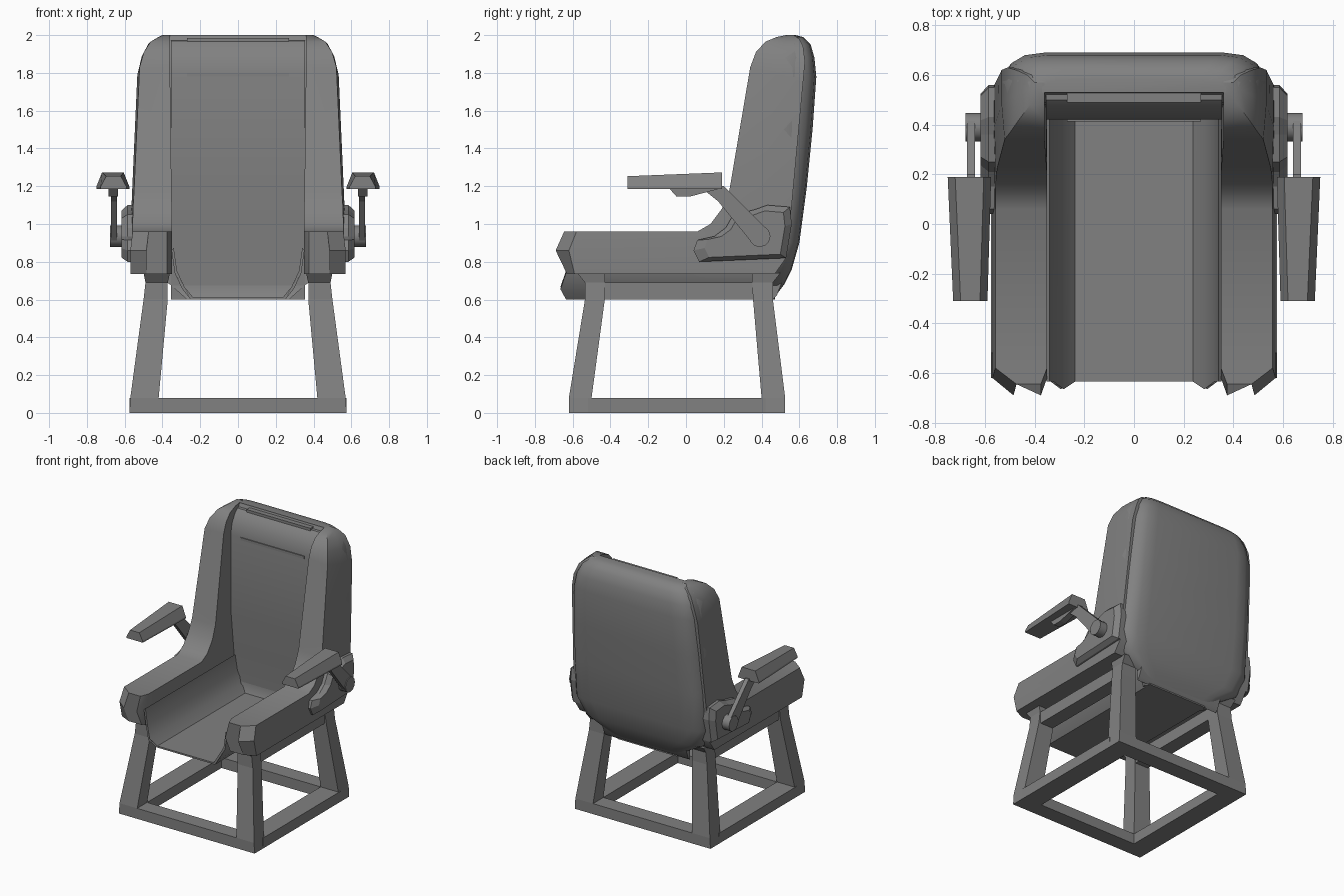
import bpy, bmesh, math

cube = bpy.data.objects.get("Cube")
if cube:
    bpy.data.objects.remove(cube)

grey = bpy.data.materials.new("mid_grey")
grey.use_nodes = True
grey.diffuse_color = (0.22, 0.22, 0.22, 1)
grey.node_tree.nodes["Principled BSDF"].inputs["Base Color"].default_value = grey.diffuse_color


def loft(name, rings, smooth=0):
    """Skin a list of equal-length point rings and cap both ends."""
    bm = bmesh.new()
    rows = [[bm.verts.new(p) for p in ring] for ring in rings]
    n = len(rows[0])
    for a, b in zip(rows, rows[1:]):
        for i in range(n):
            j = (i + 1) % n
            bm.faces.new((a[i], a[j], b[j], b[i]))
    bm.faces.new(rows[0])
    bm.faces.new(rows[-1])
    bmesh.ops.recalc_face_normals(bm, faces=bm.faces)
    mesh = bpy.data.meshes.new(name)
    bm.to_mesh(mesh)
    bm.free()
    mesh.materials.append(grey)
    obj = bpy.data.objects.new(name, mesh)
    bpy.context.collection.objects.link(obj)
    if smooth:
        bpy.ops.object.select_all(action='DESELECT')
        obj.select_set(True)
        bpy.context.view_layer.objects.active = obj
        bpy.ops.object.shade_smooth_by_angle(angle=math.radians(smooth))
    return obj


def side_profile(name, profile, x0, x1, smooth=0):
    """Extrude a (y, z) outline across x."""
    return loft(name, [[(x, y, z) for y, z in profile] for x in (x0, x1)], smooth)


def rect(x0, x1, y0, y1, z):
    return [(x0, y0, z), (x1, y0, z), (x1, y1, z), (x0, y1, z)]


def box(name, x0, x1, y0, y1, z0, z1):
    return loft(name, [rect(x0, x1, y0, y1, z) for z in (z0, z1)])


def both(name, rings, smooth=0):
    """Build a part on the left (+x) and its mirror on the right."""
    for side, s in (("left", 1), ("right", -1)):
        loft(f"{side}_{name}", [[(s * x, y, z) for x, y, z in r] for r in rings], smooth)


# Back shell: height, half width, front y, back y
shell = []
for z, w, yf, yb in [(.60, .27, .42, .46), (.68, .36, .46, .52), (.76, .50, .46, .56),
                     (.90, .56, .47, .60), (1.2, .555, .47, .64), (1.5, .545, .47, .67),
                     (1.78, .53, .48, .69), (1.88, .51, .49, .68), (1.95, .47, .51, .66),
                     (1.99, .42, .53, .62), (2.0, .37, .53, .58)]:
    d = yb - yf
    half = [(w, yf), (w, yb - .55 * d), (w * .93, yb - .2 * d), (w * .83, yb - .05 * d), (w * .68, yb)]
    shell.append([(x, y, z) for x, y in half] + [(-x, y, z) for x, y in reversed(half)])
loft("back_shell", shell, 40)

# Centre backrest panel with rounded head
side_profile("back_cushion", [(.46, .60), (.45, .90), (.42, 1.2), (.42, 1.80), (.435, 1.88),
                              (.47, 1.94), (.50, 1.97), (.56, 1.975), (.55, .80), (.48, .62)],
             -.355, .355, 35)
box("head_seam", -.27, .27, .413, .44, 1.78, 1.80)
box("top_seam", -.27, .27, .49, .56, 1.965, 1.985)

# Seat trough: thin sheet whose sides curl up into the bolsters
curl = [(.25, .60), (.295, .655), (.335, .74), (.352, .86)]
under = [(x, z) for x, z in curl]
over = [(x - .012, z + .012) for x, z in curl]
section = [(-x, z) for x, z in reversed(under)] + under + over[::-1] + [(-x, z) for x, z in over]
loft("seat_trough", [[(x, y - (.03 if .62 < z < .72 else 0), z) for x, z in section]
                     for y in (-.635, .47)], 40)

# Side bolsters: front edge, back edge, inner x, outer x
stations = [((-.58, .96), (-.59, .735), .35, .57), ((.06, .96), (.35, .735), .35, .57),
            ((.13, 1.0), (.47, .735), .35, .57), ((.19, 1.08), (.53, .82), .35, .568),
            ((.23, 1.18), (.56, 1.1), .352, .562), ((.34, 1.83), (.62, 1.75), .36, .533),
            ((.37, 1.91), (.63, 1.86), .36, .51), ((.42, 1.965), (.62, 1.94), .36, .475),
            ((.48, 1.99), (.60, 1.98), .36, .43), ((.53, 2.0), (.57, 2.0), .36, .40)]


def bolster_ring(f, m, b, xi, xo):
    return [(xi, *f), (xo - .012, *f), (xo, *m), (xo, *b), (xi, *b), (xi, *m)]


rings = [bolster_ring((-.645, .96), (-.69, .86), (-.63, .735), .375, .485)]
for i, (f, b, xi, xo) in enumerate(stations):
    m = (-.62, .86) if i == 0 else ((f[0] + b[0]) / 2, (f[1] + b[1]) / 2)
    rings.append(bolster_ring(f, m, b, xi, xo))
both("bolster", rings, 30)

# Arm mounts with bevelled outer face
mount = [(.04, .86), (.06, .915), (.15, .935), (.21, .98), (.25, 1.05), (.36, 1.075),
         (.43, 1.10), (.55, 1.09), (.56, 1.0), (.53, .82), (.07, .80)]
cy, cz = .36, .93
both("arm_mount", [[(x, cy + (y - cy) * k, cz + (z - cz) * k) for y, z in mount]
                   for x, k in ((.52, 1), (.585, 1), (.618, .82))])

# Arm pivots, struts and pads
pivot = [(.39 + .057 * math.cos(a * math.tau / 12), .935 + .057 * math.sin(a * math.tau / 12))
         for a in range(12)]
both("arm_pivot", [[(x, y, z) for y, z in pivot] for x in (.60, .678)], 35)
strut = [(.35, .90), (.43, .97), (.20, 1.20), (.07, 1.20), (.17, 1.12)]
both("arm_strut", [[(x, y, z) for y, z in strut] for x in (.64, .672)])
pad_stay = [(-.09, 1.19), (-.05, 1.145), (.02, 1.145), (.19, 1.19)]
both("pad_stay", [[(x, y, z) for y, z in pad_stay] for x in (.635, .685)])


def pad_ring(y, x0, x1, top):
    return [(x0, y, 1.185), (x1, y, 1.185), (x1, y, 1.197), (x1 - .03, y, top),
            (x0 + .03, y, top), (x0, y, 1.197)]


both("arm_pad", [pad_ring(-.31, .59, .728, 1.253), pad_ring(.19, .575, .75, 1.273)])

# Splayed legs, front and rear, with a collar under the seat
for end, rows in (("front", [(0, -.62, -.50), (.08, -.62, -.50), (.60, -.535, -.43),
                             (.69, -.535, -.43), (.74, -.575, -.43)]),
                  ("rear", [(0, .40, .525), (.08, .40, .525), (.60, .355, .46),
                            (.69, .35, .46), (.74, .35, .50)])):
    xs = [(.42, .575), (.42, .57), (.372, .50), (.372, .49), (.36, .50)]
    both(f"{end}_leg", [rect(*x, y0, y1, z) for x, (z, y0, y1) in zip(xs, rows)])

# Seat rails and floor frame
both("seat_rail", [rect(.375, .485, -.50, .42, z) for z in (.60, .69)])
both("floor_rail", [rect(.42, .575, -.52, .42, z) for z in (0, .08)])
box("front_floor_bar", -.45, .45, -.62, -.50, 0, .08)
box("rear_floor_bar", -.45, .45, .40, .525, 0, .08)
